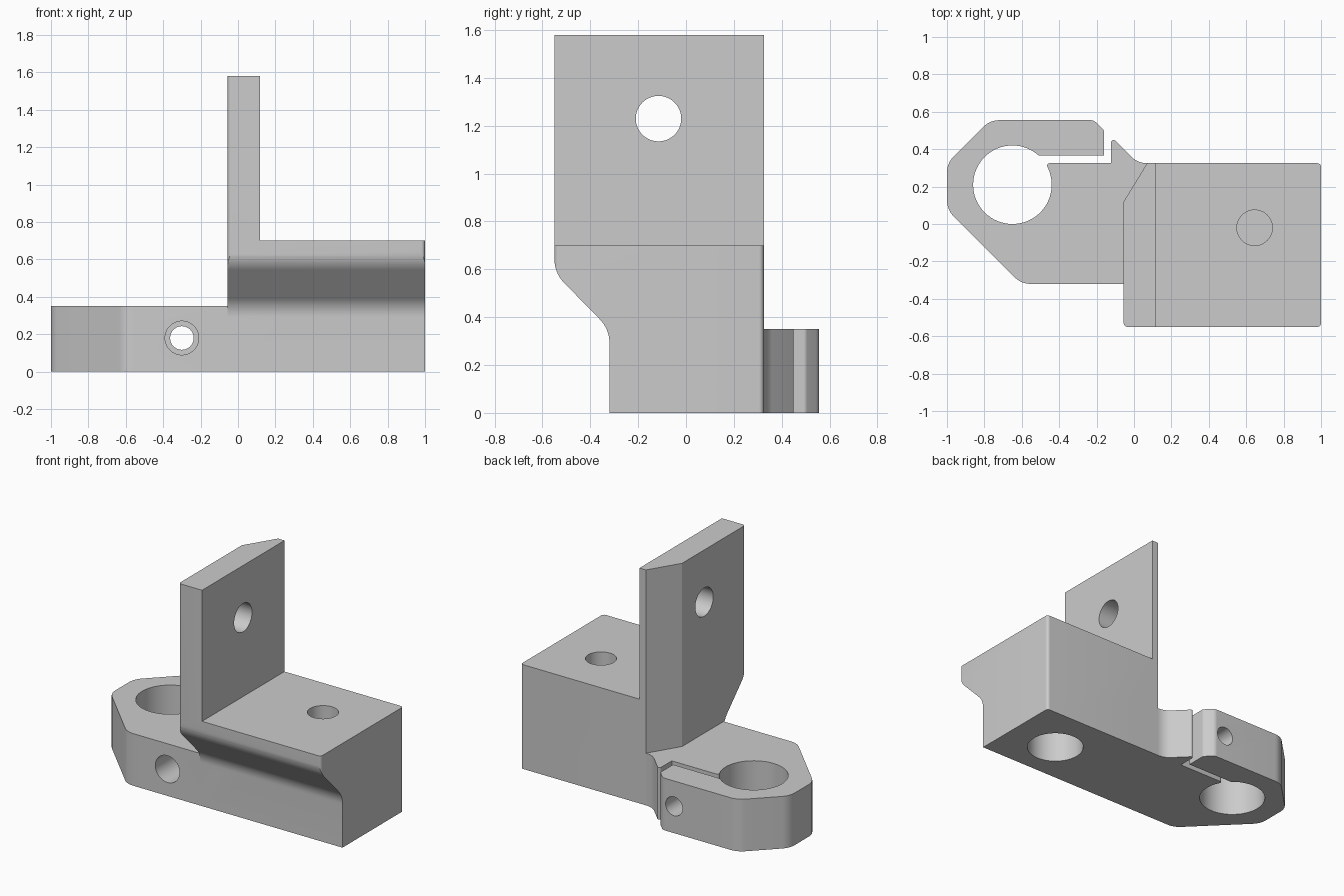
import bpy, bmesh
from math import cos, sin, pi, radians, tan
from mathutils import Vector

if "Cube" in bpy.data.objects:
    bpy.data.objects.remove(bpy.data.objects["Cube"], do_unlink=True)

grey = bpy.data.materials.new("plain grey")
grey.use_nodes = True
colour = (0.6, 0.6, 0.6, 1)
grey.diffuse_color = colour
grey.node_tree.nodes["Principled BSDF"].inputs["Base Color"].default_value = colour


def rounded(corners, steps=8):
    """Outline from (u, v, radius) corners, with tangent arcs."""
    out = []
    for i, (u, v, r) in enumerate(corners):
        p = Vector((u, v))
        if not r:
            out.append(p)
            continue
        a = (Vector(corners[i - 1][:2]) - p).normalized()
        b = (Vector(corners[(i + 1) % len(corners)][:2]) - p).normalized()
        half = a.angle(b) / 2
        centre = p + (a + b).normalized() * r / sin(half)
        start = p + a * r / tan(half) - centre
        end = p + b * r / tan(half) - centre
        sweep = pi - 2 * half
        for k in range(steps + 1):
            t = k / steps
            out.append(centre + (start * sin((1 - t) * sweep) + end * sin(t * sweep)) / sin(sweep))
    return out


def circle(u, v, r, n=64):
    return [Vector((u + r * cos(2 * pi * i / n), v + r * sin(2 * pi * i / n))) for i in range(n)]


def prism(name, outline, axis, lo, hi):
    """Extrude an outline along an axis."""
    place = {"x": lambda p, w: (w, p.x, p.y),
             "y": lambda p, w: (p.x, w, p.y),
             "z": lambda p, w: (p.x, p.y, w)}[axis]
    bm = bmesh.new()
    low = [bm.verts.new(place(p, lo)) for p in outline]
    high = [bm.verts.new(place(p, hi)) for p in outline]
    bm.faces.new(low)
    bm.faces.new(high)
    for i in range(len(low)):
        bm.faces.new((low[i - 1], low[i], high[i], high[i - 1]))
    bmesh.ops.recalc_face_normals(bm, faces=bm.faces)
    mesh = bpy.data.meshes.new(name)
    bm.to_mesh(mesh)
    bm.free()
    mesh.materials.append(grey)
    ob = bpy.data.objects.new(name, mesh)
    bpy.context.collection.objects.link(ob)
    return ob


def combine(target, tool, operation):
    """Apply a boolean and remove its tool."""
    bpy.context.view_layer.objects.active = target
    mod = target.modifiers.new("combine", "BOOLEAN")
    mod.operation, mod.object, mod.solver = operation, tool, "EXACT"
    bpy.ops.object.modifier_apply(modifier=mod.name)
    bpy.data.objects.remove(tool, do_unlink=True)


LEFT, BACK, FRONT = -0.055, 0.325, -0.55

# Block and upright plate: side profile trimmed by the plan outline
bracket = prism("clamp_bracket", rounded([
    (-0.32, 0, 0), (0.6, 0, 0), (0.6, 1.58, 0), (-0.55, 1.58, 0),
    (-0.55, 0.585, 0.14), (-0.32, 0.35, 0.14)]), "x", -0.3, 1.2)
plan = prism("plan", rounded([
    (LEFT, FRONT, 0.02), (1, FRONT, 0.02), (1, BACK, 0.02),
    (0.07, BACK, 0), (LEFT, 0.12, 0)]), "z", -0.2, 2)
combine(bracket, plan, "INTERSECT")
step = prism("step", rounded([(0.118, 0.70, 0), (1.3, 0.70, 0), (1.3, 2, 0), (0.118, 2, 0)]), "y", -1, 1)
combine(bracket, step, "DIFFERENCE")

# Split clamp with its bore, slot and stop lip
clamp = prism("clamp", rounded([
    (-1, 0.325, 0.12), (-1, 0.077, 0.12), (-0.603, -0.32, 0.12), (0.3, -0.32, 0),
    (0.3, BACK, 0), (0.02, BACK, 0.12), (-0.112, 0.457, 0.012), (-0.122, 0.44, 0.008),
    (-0.122, BACK, 0), (-0.465, BACK, 0.015), (-0.465, 0.25, 0), (-0.6, 0.25, 0),
    (-0.6, 0.365, 0), (-0.16, 0.365, 0), (-0.16, 0.5, 0.02), (-0.215, 0.555, 0.04),
    (-0.77, 0.555, 0.12)]), "z", 0, 0.35)
combine(clamp, prism("bore", circle(-0.65, 0.21, 0.21), "z", -0.1, 0.5), "DIFFERENCE")
combine(bracket, clamp, "UNION")

# Bolt holes and counterbores
for name, outline, axis, lo, hi in (
        ("plate_hole", circle(-0.115, 1.23, 0.095), "x", -0.3, 0.3),
        ("top_hole", circle(0.645, -0.02, 0.095), "z", 0.46, 0.9),
        ("bottom_counterbore", circle(0.645, -0.02, 0.18), "z", -0.1, 0.45),
        ("clamp_screw_hole", circle(-0.3, 0.18, 0.063), "y", -0.5, 0.8),
        ("screw_counterbore", circle(-0.3, 0.18, 0.09), "y", -0.5, -0.02)):
    combine(bracket, prism(name, outline, axis, lo, hi), "DIFFERENCE")

bpy.ops.object.select_all(action="DESELECT")
bracket.select_set(True)
bpy.context.view_layer.objects.active = bracket
bpy.ops.object.shade_smooth_by_angle(angle=radians(25))
